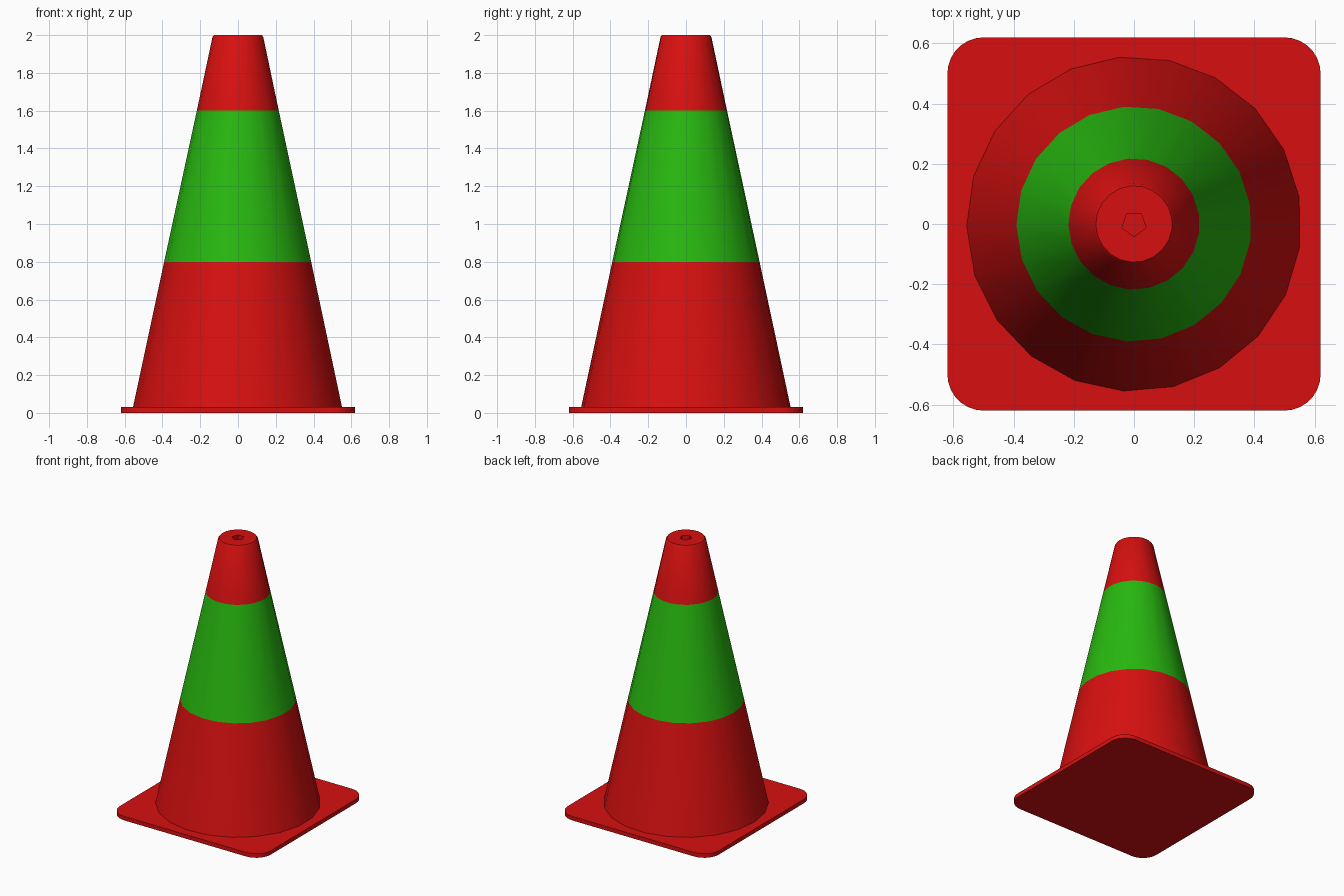
import bpy, bmesh
from math import cos, sin, pi, radians

cube = bpy.data.objects.get("Cube")
if cube:
    bpy.data.objects.remove(cube, do_unlink=True)


def material(name, rgb):
    mat = bpy.data.materials.new(name)
    mat.use_nodes = True
    mat.diffuse_color = (*rgb, 1)
    mat.node_tree.nodes["Principled BSDF"].inputs["Base Color"].default_value = (*rgb, 1)
    return mat


def ring(bm, radius, z, sides, start):
    return [bm.verts.new((radius * cos(start + 2 * pi * i / sides),
                          radius * sin(start + 2 * pi * i / sides), z))
            for i in range(sides)]


def skin(bm, low, high):
    n = len(low)
    return [bm.faces.new((low[i], low[(i + 1) % n], high[(i + 1) % n], high[i]))
            for i in range(n)]


def loop_edges(bm, verts):
    return [bm.edges.get((v, verts[i - 1])) for i, v in enumerate(verts)]


def finish(name, bm, mats):
    bmesh.ops.recalc_face_normals(bm, faces=bm.faces)
    mesh = bpy.data.meshes.new(name)
    bm.to_mesh(mesh)
    bm.free()
    for mat in mats:
        mesh.materials.append(mat)
    obj = bpy.data.objects.new(name, mesh)
    bpy.context.collection.objects.link(obj)
    bpy.ops.object.select_all(action='DESELECT')
    obj.select_set(True)
    bpy.context.view_layer.objects.active = obj
    bpy.ops.object.shade_smooth_by_angle(angle=radians(30))
    return obj


red = material("red", (0.68, 0.005, 0.005))
green = material("green", (0.021, 0.48, 0.005))

# Square base plate with rounded corners
HALF, CORNER, THICK = 0.62, 0.12, 0.03
bm = bmesh.new()
bmesh.ops.create_cube(bm, size=1)
for v in bm.verts:
    v.co = (v.co.x * 2 * HALF, v.co.y * 2 * HALF, (v.co.z + 0.5) * THICK)
corners = [e for e in bm.edges if abs(e.verts[0].co.z - e.verts[1].co.z) > 0.01]
bmesh.ops.bevel(bm, geom=corners, offset=CORNER, segments=7, profile=0.5, affect='EDGES')
finish("base_plate", bm, [red])

# Tapered body with a coloured band and a chamfered tip
SIDES, TURN = 21, radians(95)
profile = [(0.556, 0.03), (0.391, 0.8), (0.218, 1.6), (0.135, 1.99), (0.127, 2.0)]
bm = bmesh.new()
rings = [ring(bm, r, z, SIDES, TURN) for r, z in profile]
for low, high in zip(rings, rings[1:]):
    skin(bm, low, high)

# Five-sided socket sunk into the tip
lip = ring(bm, 0.042, 2.0, 5, -pi / 2)
floor = ring(bm, 0.042, 1.9, 5, -pi / 2)
skin(bm, floor, lip)
bm.faces.new(floor)
bmesh.ops.triangle_fill(bm, use_beauty=True, use_dissolve=False, normal=(0, 0, 1),
                        edges=loop_edges(bm, rings[-1]) + loop_edges(bm, lip))

# Band colour chosen by height
for f in bm.faces:
    f.material_index = 1 if 0.8 < f.calc_center_median().z < 1.6 else 0
finish("cone_body", bm, [red, green])
